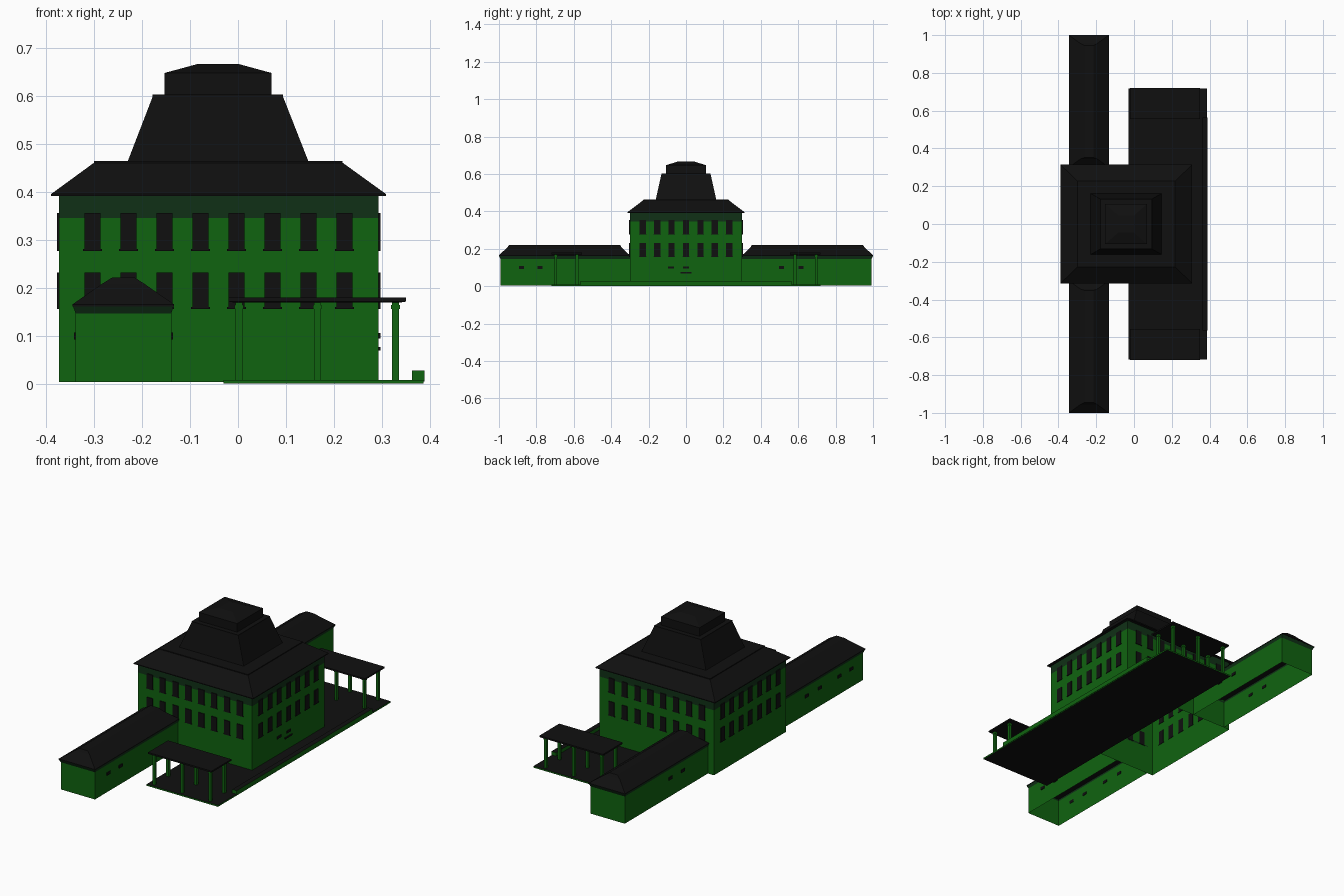
import bpy, bmesh

if "Cube" in bpy.data.objects:
    bpy.data.objects.remove(bpy.data.objects["Cube"])


def material(name, rgb):
    m = bpy.data.materials.new(name)
    m.diffuse_color = (*rgb, 1)
    m.use_nodes = True
    m.node_tree.nodes["Principled BSDF"].inputs["Base Color"].default_value = m.diffuse_color
    return m


GREEN = material("wall green", (0.005, 0.125, 0.005))
DARK = material("frieze dark green", (0.005, 0.030, 0.008))
BLACK = material("roof black", (0.005, 0.005, 0.005))


def finish(name, bm, mats):
    me = bpy.data.meshes.new(name)
    bmesh.ops.recalc_face_normals(bm, faces=bm.faces)
    bm.to_mesh(me)
    bm.free()
    for m in mats:
        me.materials.append(m)
    ob = bpy.data.objects.new(name, me)
    bpy.context.collection.objects.link(ob)
    return ob


def loft(name, levels, mats, bottom=True, top=True, rule=None):
    """Stack of rectangles (x0, x1, y0, y1, z) joined by side faces."""
    bm = bmesh.new()
    rings = [[bm.verts.new(p) for p in ((a, c, z), (b, c, z), (b, d, z), (a, d, z))]
             for a, b, c, d, z in levels]
    for lo, hi in zip(rings, rings[1:]):
        for i in range(4):
            j = (i + 1) % 4
            bm.faces.new((lo[i], lo[j], hi[j], hi[i]))
    if bottom:
        bm.faces.new(rings[0][::-1])
    if top:
        bm.faces.new(rings[-1])
    bm.normal_update()
    if rule:
        for f in bm.faces:
            f.material_index = rule(f)
    return finish(name, bm, mats)


def add_box(bm, x0, x1, y0, y1, z0, z1):
    r = bmesh.ops.create_cube(bm, size=1)
    for v in r["verts"]:
        v.co = ((x0 + x1) / 2 + v.co.x * (x1 - x0),
                (y0 + y1) / 2 + v.co.y * (y1 - y0),
                (z0 + z1) / 2 + v.co.z * (z1 - z0))


# Main block: open-bottomed walls with a dark frieze under the eaves
X0, X1, Y = -0.373, 0.293, 0.30
loft("main_walls", [(X0, X1, -Y, Y, z) for z in (0.003, 0.345, 0.392)], [GREEN, DARK],
     bottom=False, top=False, rule=lambda f: int(f.calc_center_median().z > 0.345))

# Main roof: hipped skirt, steep tower and low cap
loft("main_roof", [(-0.389, 0.308, -0.314, 0.314, 0.391), (-0.389, 0.308, -0.314, 0.314, 0.395),
                   (-0.300, 0.218, -0.228, 0.228, 0.460), (-0.300, 0.218, -0.228, 0.228, 0.464)],
     [BLACK])
loft("roof_tower", [(-0.230, 0.147, -0.162, 0.162, 0.462), (-0.178, 0.094, -0.132, 0.132, 0.597),
                    (-0.178, 0.094, -0.132, 0.132, 0.602)], [BLACK])
loft("roof_cap", [(-0.153, 0.070, -0.107, 0.107, 0.600), (-0.153, 0.070, -0.107, 0.107, 0.647),
                  (-0.083, 0.000, -0.045, 0.045, 0.666)], [BLACK])

# Tall windows with sills, two rows around all four sides
T = 0.004
bm = bmesh.new()
for z0, z1 in ((0.276, 0.355), (0.156, 0.231)):
    for half, a, b in ((0.0165, z0, z1), (0.0195, z0, z0 + 0.004)):
        for i in range(8):
            x = -0.303 + 0.075 * i
            for s in (-1, 1):
                y0, y1 = sorted((s * (Y - 0.002), s * (Y + T)))
                add_box(bm, x - half, x + half, y0, y1, a, b)
        for i in range(7):
            y = (i - 3) * 0.077
            add_box(bm, X1 - 0.002, X1 + T, y - half, y + half, a, b)
            add_box(bm, X0 - T, X0 + 0.002, y - half, y + half, a, b)
finish("main_windows", bm, [BLACK])

# Long low wings on both sides
W0, W1 = -0.338, -0.139
for s, side in ((-1, "front"), (1, "back")):
    def span(a, b):
        return tuple(sorted((s * a, s * b)))
    loft(side + "_wing_walls", [(W0, W1, *span(0.30, 0.992), z) for z in (0.003, 0.146)],
         [GREEN], bottom=False, top=False)
    loft(side + "_wing_frieze", [(W0, W1, *span(0.30, 0.992), 0.146),
                                 (W0 - 0.006, W1 + 0.005, *span(0.30, 1.0), 0.162)],
         [DARK], bottom=False, top=False)
    loft(side + "_wing_roof", [(-0.345, -0.133, *span(0.30, 1.0), 0.161),
                               (-0.345, -0.133, *span(0.30, 1.0), 0.165),
                               (-0.283, -0.195, *span(0.345, 0.955), 0.208),
                               (-0.262, -0.215, *span(0.352, 0.945), 0.221)], [BLACK])

# Small vents low on the wings and the main block
bm = bmesh.new()
for y in (-0.88, -0.78, 0.51, 0.615):
    add_box(bm, W1 - 0.002, W1 + T, y - 0.014, y + 0.014, 0.092, 0.107)
for y in (-0.89, -0.79, -0.63, -0.52, 0.51, 0.615):
    add_box(bm, W0 - T, W0 + 0.002, y - 0.014, y + 0.014, 0.092, 0.107)
for y in (-0.08, 0.0):
    add_box(bm, X1 - 0.002, X1 + T, y - 0.016, y + 0.016, 0.094, 0.106)
add_box(bm, X1 - 0.002, X1 + T, -0.03, 0.03, 0.069, 0.076)
finish("small_vents", bm, [BLACK])

# Platform with dark deck and green edges, plus a curb along the outer side
def flat(f):
    return int(abs(f.normal.z) > 0.5)


loft("platform", [(-0.03, 0.386, -0.718, 0.718, z) for z in (0.0, 0.008)], [GREEN, BLACK], rule=flat)
loft("platform_curb", [(0.362, 0.388, -0.565, 0.565, z) for z in (0.004, 0.027)], [GREEN, BLACK],
     rule=flat)

# Canopies on posts at both ends of the platform
for s, side in ((-1, "front"), (1, "back")):
    y0, y1 = sorted((s * 0.555, s * 0.72))
    loft(side + "_canopy_roof", [(-0.008, 0.338, y0 + 0.008, y1 - 0.008, 0.169),
                                 (-0.02, 0.35, y0, y1, 0.171), (-0.02, 0.35, y0, y1, 0.179)], [BLACK])
    bm = bmesh.new()
    for x in (0.002, 0.165, 0.328):
        for y in (s * 0.583, s * 0.697):
            add_box(bm, x - 0.007, x + 0.007, y - 0.007, y + 0.007, 0.006, 0.171)
            add_box(bm, x - 0.009, x + 0.009, y - 0.009, y + 0.009, 0.156, 0.164)
    finish(side + "_canopy_posts", bm, [GREEN])
